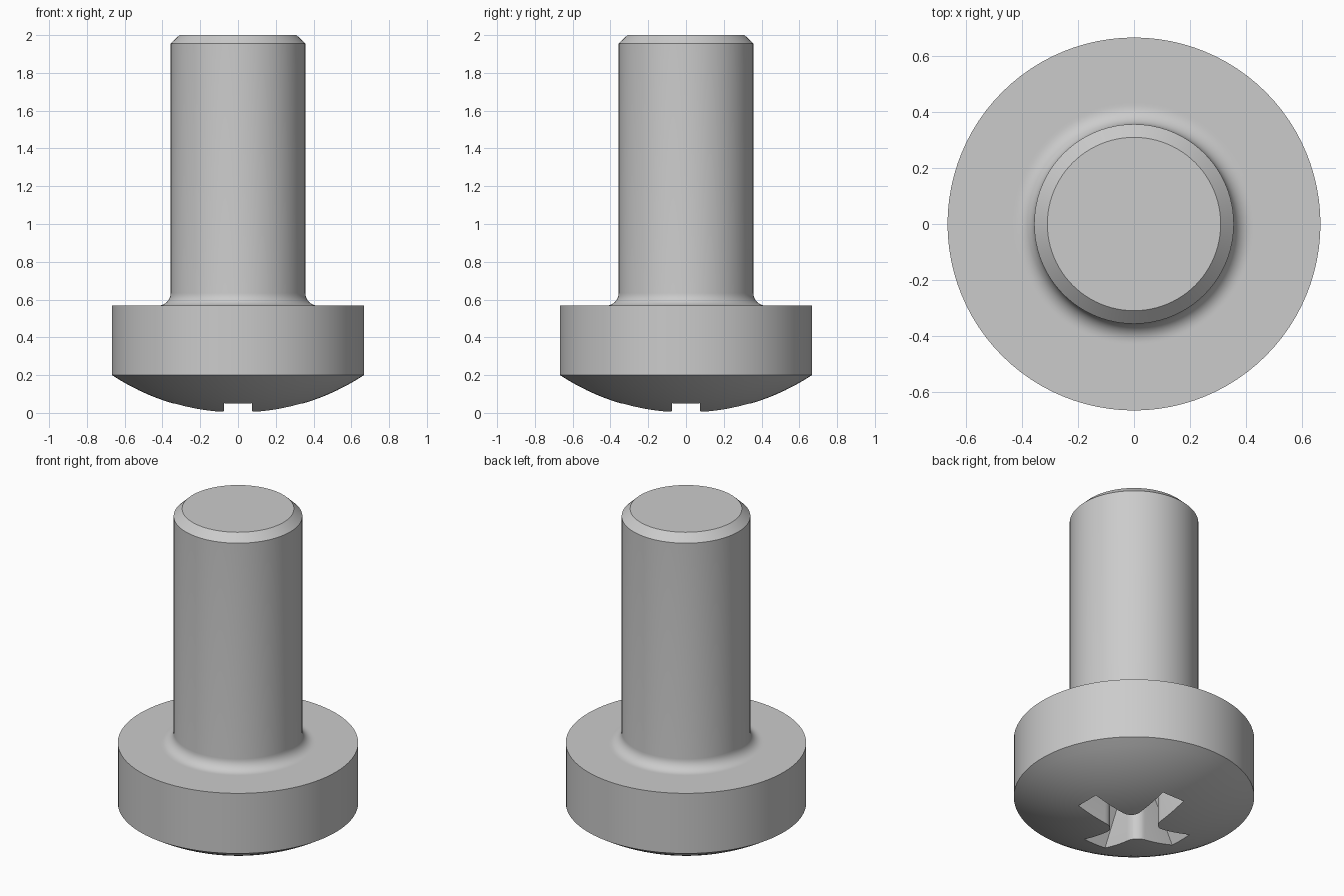
import bpy
import bmesh
from math import sin, cos, pi, radians, sqrt

if "Cube" in bpy.data.objects:
    bpy.data.objects.remove(bpy.data.objects["Cube"])

SEGMENTS = 96
HEAD_R, RIM_Z, HEAD_TOP = 0.667, 0.2, 0.568
SHAFT_R, FILLET = 0.357, 0.066
DOME_R = (HEAD_R ** 2 + RIM_Z ** 2) / (2 * RIM_Z)

steel = bpy.data.materials.new("steel_grey")
steel.use_nodes = True
colour = (0.6, 0.6, 0.6, 1)
steel.diffuse_color = colour
steel.node_tree.nodes["Principled BSDF"].inputs["Base Color"].default_value = colour


def make_object(name, bm):
    bmesh.ops.recalc_face_normals(bm, faces=bm.faces)
    mesh = bpy.data.meshes.new(name)
    bm.to_mesh(mesh)
    bm.free()
    mesh.materials.append(steel)
    obj = bpy.data.objects.new(name, mesh)
    bpy.context.collection.objects.link(obj)
    return obj


def skin(name, rings):
    """Join closed rings of points with quads and cap both ends."""
    bm = bmesh.new()
    loops = [[bm.verts.new(p) for p in ring] for ring in rings]
    n = len(loops[0])
    for a, b in zip(loops, loops[1:]):
        for i in range(n):
            j = (i + 1) % n
            bm.faces.new((a[i], a[j], b[j], b[i]))
    bm.faces.new(loops[0])
    bm.faces.new(loops[-1])
    return make_object(name, bm)


def circle(r, z):
    return [(r * cos(2 * pi * i / SEGMENTS), r * sin(2 * pi * i / SEGMENTS), z)
            for i in range(SEGMENTS)]


# Screw body: domed head, rim, neck fillet, shaft and chamfered end
profile = []
for i in range(1, 15):
    r = HEAD_R * i / 14
    profile.append((r, DOME_R - sqrt(DOME_R ** 2 - r ** 2)))
profile += [(HEAD_R, HEAD_TOP), (SHAFT_R + FILLET + 0.01, HEAD_TOP)]
for i in range(9):
    a = pi / 2 * i / 8
    profile.append((SHAFT_R + FILLET * (1 - sin(a)), HEAD_TOP + FILLET * (1 - cos(a))))
profile += [(SHAFT_R, 1.955), (0.31, 2.0)]
screw = skin("screw_body", [circle(r, z) for r, z in profile])


# Cross recess cutter: four arms with sloping tips and rounded inner corners
def cross(z, half=0.075, corner=0.065):
    tip = 0.34 - 0.5 * (z - 0.05)
    c = half + corner
    arc = [radians(270 - 90 * i / 6) for i in range(7)]
    quadrant = [(tip, half)]
    quadrant += [(c + corner * cos(a), c + corner * sin(a)) for a in arc]
    quadrant.append((half, tip))
    ring = []
    for q in range(4):
        cs, sn = round(cos(q * pi / 2)), round(sin(q * pi / 2))
        ring += [(x * cs - y * sn, x * sn + y * cs, z) for x, y in quadrant]
    return ring


cutter = skin("recess_cutter", [cross(-0.05), cross(0.36)])
cutter.hide_render = True

cut = screw.modifiers.new("cross_recess", 'BOOLEAN')
cut.operation = 'DIFFERENCE'
cut.solver = 'EXACT'
cut.object = cutter
bpy.ops.object.select_all(action='DESELECT')
bpy.context.view_layer.objects.active = screw
screw.select_set(True)
bpy.ops.object.modifier_apply(modifier=cut.name)
bpy.data.objects.remove(cutter)
bpy.ops.object.shade_smooth_by_angle(angle=radians(30))
